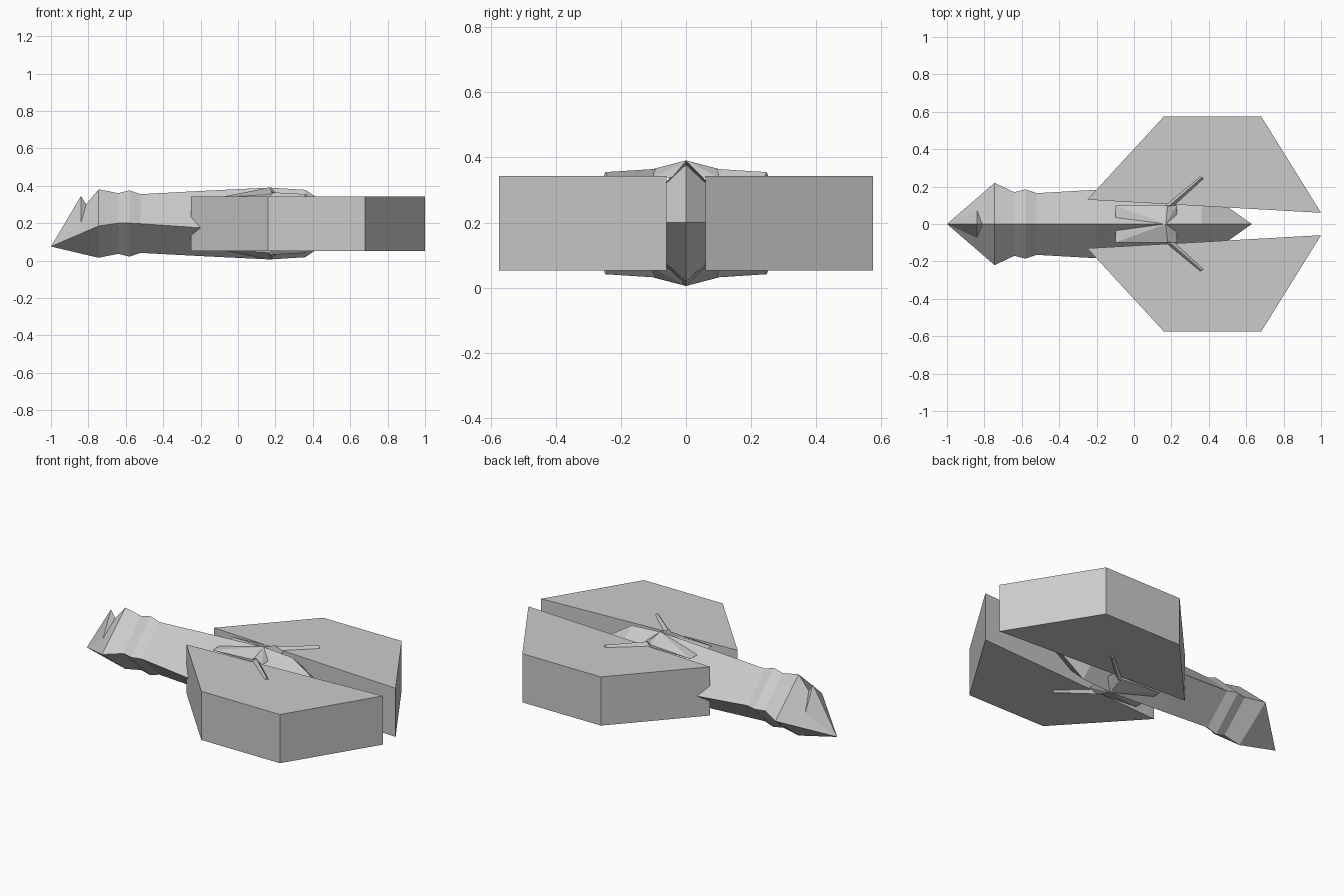
import bpy, bmesh
from mathutils import Vector

cube = bpy.data.objects.get("Cube")
if cube:
    bpy.data.objects.remove(cube)

grey = bpy.data.materials.new("plain_grey")
grey.use_nodes = True
colour = (0.6, 0.6, 0.6, 1)
grey.diffuse_color = colour
grey.node_tree.nodes["Principled BSDF"].inputs["Base Color"].default_value = colour
MID = 0.198


def finish(name, bm):
    bmesh.ops.recalc_face_normals(bm, faces=bm.faces)
    mesh = bpy.data.meshes.new(name)
    bm.to_mesh(mesh)
    bm.free()
    mesh.materials.append(grey)
    obj = bpy.data.objects.new(name, mesh)
    bpy.context.collection.objects.link(obj)


def hull(name, points):
    bm = bmesh.new()
    for p in points:
        bm.verts.new(p)
    bmesh.ops.convex_hull(bm, input=bm.verts)
    finish(name, bm)


# Body: diamond sections given as x, half width, half height, side edge height
sections = [(-0.745, 0.22, 0.183, 0.185), (-0.64, 0.17, 0.162, 0.2),
            (-0.58, 0.185, 0.177, 0.2), (-0.52, 0.165, 0.157, 0.197),
            (-0.2, 0.183, 0.174, 0.175), (0.17, 0.19, 0.192, 0.18),
            (0.36, 0.19, 0.18, 0.2)]
bm = bmesh.new()
rings = [[bm.verts.new(p) for p in ((x, 0, MID + h), (x, w, s), (x, 0, MID - h), (x, -w, s))]
         for x, w, h, s in sections]
for a, b in zip(rings, rings[1:]):
    for i in range(4):
        j = (i + 1) % 4
        bm.faces.new((a[i], a[j], b[j], b[i]))
for ring, tip in ((rings[0], (-1, 0, 0.075)), (rings[-1], (0.63, 0, 0.2))):
    point = bm.verts.new(tip)
    for i in range(4):
        bm.faces.new((ring[i], ring[(i + 1) % 4], point))
finish("body", bm)

# Horn on the snout
hull("horn", [(-1, 0, 0.075), (-0.84, 0.075, 0.2), (-0.84, -0.075, 0.2),
              (-0.84, 0, 0.345), (-0.78, 0, 0.25)])

# Slab wings
outline = [(-0.25, 0.13), (0.16, 0.575), (0.68, 0.575), (1, 0.06)]
for side, label in ((1, "left"), (-1, "right")):
    hull("wing_" + label, [(x, side * y, z) for x, y in outline for z in (0.052, 0.343)])

# Saddles and struts above and below the wings
for up, level in ((1, "upper"), (-1, "lower")):
    def at(x, y, h):
        return Vector((x, y, MID + up * h))
    hull("saddle_" + level, [at(0.17, 0, 0.193)] + [at(x, s * 0.1, h) for s in (1, -1)
         for x, h in ((-0.1, 0.14), (0.17, 0.155), (0.23, 0.14))])
    for side, label in ((1, "front"), (-1, "back")):
        inner = [at(0.17, 0, 0.193), at(0.14, side * 0.09, 0.14),
                 at(0.18, side * 0.1, 0.167), at(0.23, side * 0.1, 0.14)]
        hull("strut_root_" + level + "_" + label, inner)
        hull("strut_" + level + "_" + label,
             [at(0.165, side * 0.1, 0.14), at(0.18, side * 0.09, 0.167),
              at(0.215, side * 0.095, 0.14), at(0.352, side * 0.255, 0.14),
              at(0.362, side * 0.248, 0.157), at(0.375, side * 0.24, 0.14)])
